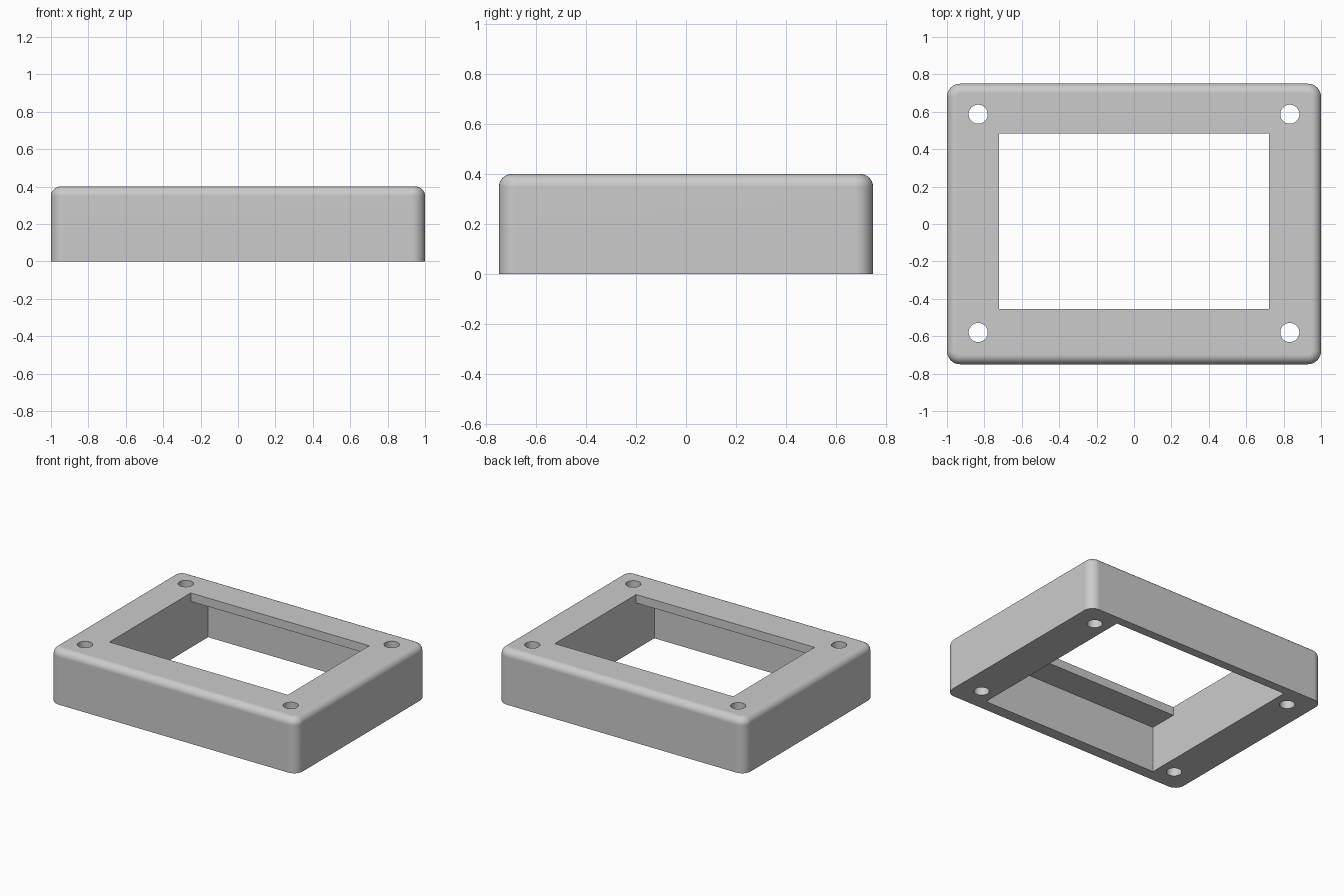
import bpy, bmesh, math

if "Cube" in bpy.data.objects:
    bpy.data.objects.remove(bpy.data.objects["Cube"])

grey = bpy.data.materials.new("light grey")
grey.diffuse_color = (0.6, 0.6, 0.6, 1)
grey.use_nodes = True
grey.node_tree.nodes["Principled BSDF"].inputs["Base Color"].default_value = grey.diffuse_color


def to_object(bm, name):
    mesh = bpy.data.meshes.new(name)
    bmesh.ops.recalc_face_normals(bm, faces=bm.faces)
    bm.to_mesh(mesh)
    bm.free()
    mesh.materials.append(grey)
    obj = bpy.data.objects.new(name, mesh)
    bpy.context.collection.objects.link(obj)
    return obj


def box(x, y, z):
    """Box mesh from three (low, high) ranges."""
    bm = bmesh.new()
    bmesh.ops.create_cube(bm, size=1)
    for v in bm.verts:
        v.co = [r[0] if c < 0 else r[1] for c, r in zip(v.co, (x, y, z))]
    return bm


def round_edges(bm, rule, radius, segments):
    edges = [e for e in bm.edges if rule(e)]
    bmesh.ops.bevel(bm, geom=edges, offset=radius, segments=segments,
                    profile=0.5, affect='EDGES', clamp_overlap=True)


def cut(target, cutter):
    cutter.hide_render = True
    cutter.hide_set(True)
    mod = target.modifiers.new("cut", 'BOOLEAN')
    mod.operation = 'DIFFERENCE'
    mod.solver = 'EXACT'
    mod.object = cutter
    bpy.context.view_layer.objects.active = target
    bpy.ops.object.modifier_apply(modifier=mod.name)
    bpy.data.objects.remove(cutter)


# Outer block: rounded upright corners, then a rounded top rim
bm = box((-1, 1), (-0.75, 0.75), (0, 0.4))
round_edges(bm, lambda e: abs(e.verts[0].co.z - e.verts[1].co.z) > 0.1, 0.07, 8)
round_edges(bm, lambda e: all(v.co.z > 0.39 for v in e.verts), 0.05, 8)
frame = to_object(bm, "bezel_frame")

# Window through the top plate, and the deeper pocket below it
cut(frame, to_object(box((-0.722, 0.722), (-0.455, 0.485), (0.2, 0.6)), "window_cutter"))
cut(frame, to_object(box((-0.722, 0.722), (-0.665, 0.685), (-0.2, 0.338)), "pocket_cutter"))

# Four screw holes
for x in (-0.833, 0.833):
    for y in (-0.58, 0.587):
        bm = bmesh.new()
        bmesh.ops.create_cone(bm, cap_ends=True, segments=40, radius1=0.051,
                              radius2=0.051, depth=1)
        bmesh.ops.translate(bm, verts=bm.verts, vec=(x, y, 0.2))
        cut(frame, to_object(bm, "screw_hole_cutter"))

# Smooth shading on the rounded parts, flat elsewhere
bpy.context.view_layer.objects.active = frame
frame.select_set(True)
bpy.ops.object.shade_smooth_by_angle(angle=math.radians(30))
normals = frame.modifiers.new("even shading", 'WEIGHTED_NORMAL')
normals.keep_sharp = True
